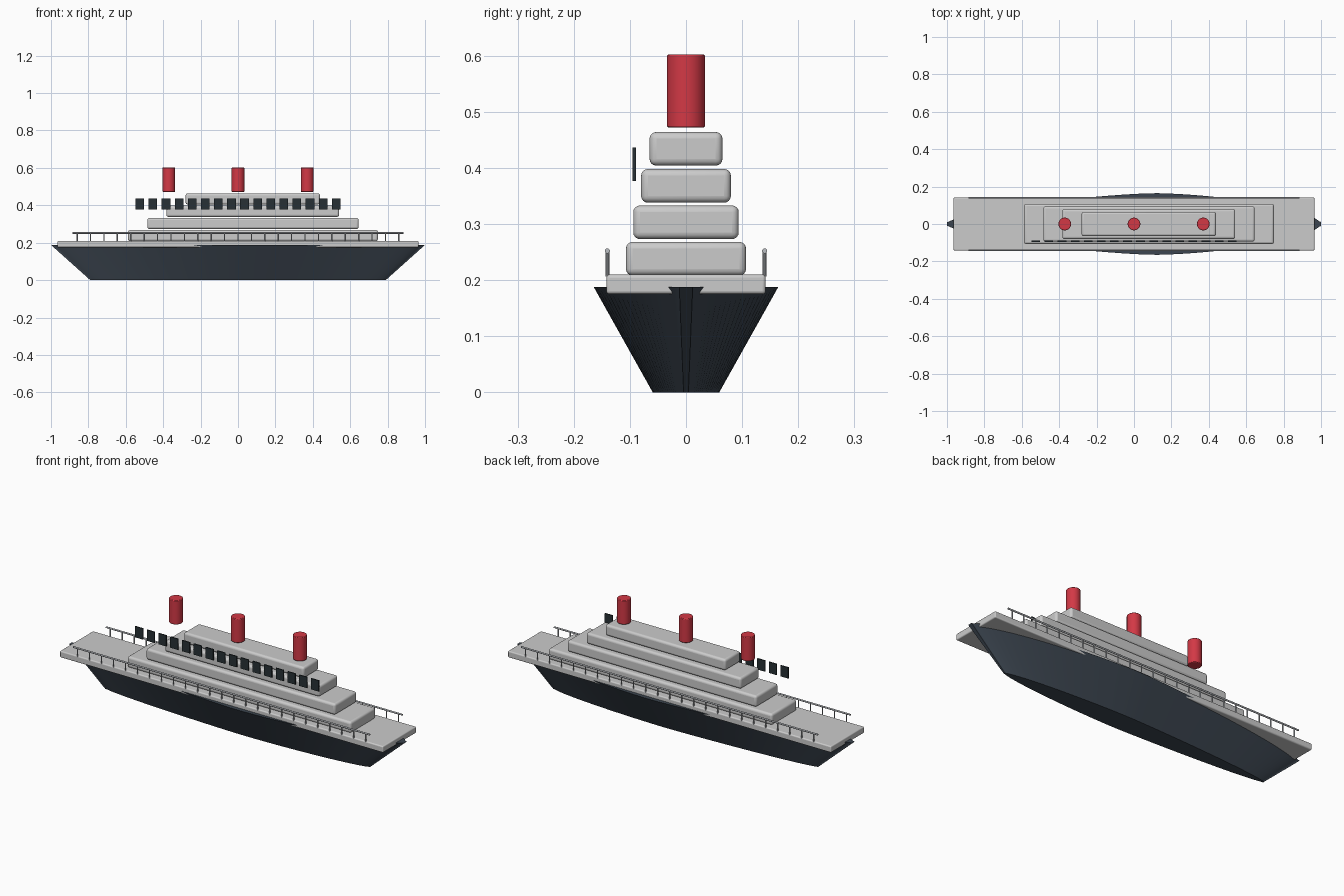
import bpy, bmesh, math

if "Cube" in bpy.data.objects:
    bpy.data.objects.remove(bpy.data.objects["Cube"])


def material(name, rgb):
    m = bpy.data.materials.new(name)
    m.diffuse_color = (*rgb, 1)
    m.use_nodes = True
    m.node_tree.nodes["Principled BSDF"].inputs["Base Color"].default_value = m.diffuse_color
    return m


NAVY = material("navy_paint", (0.045, 0.06, 0.08))
RED = material("red_paint", (0.65, 0.04, 0.06))
GLASS = material("dark_glass", (0.02, 0.03, 0.035))
STEEL = material("steel", (0.5, 0.52, 0.55))


def smooth(ob, angle=35):
    bpy.ops.object.select_all(action='DESELECT')
    ob.select_set(True)
    bpy.context.view_layer.objects.active = ob
    bpy.ops.object.shade_smooth_by_angle(angle=math.radians(angle))


def box(name, x, y, z, mat=None, bevel=0.0):
    """Box from (min, max) ranges, with optional rounded edges."""
    bpy.ops.mesh.primitive_cube_add(size=1, location=[(a + b) / 2 for a, b in (x, y, z)])
    ob = bpy.context.object
    ob.name = name
    ob.scale = [b - a for a, b in (x, y, z)]
    bpy.ops.object.transform_apply(location=False, rotation=False, scale=True)
    if mat:
        ob.data.materials.append(mat)
    if bevel:
        mod = ob.modifiers.new("round_edges", 'BEVEL')
        mod.width, mod.segments = bevel, 4
        smooth(ob)
    return ob


def cylinder(name, loc, radius, depth, mat, rot=(0, 0, 0), sides=32):
    bpy.ops.mesh.primitive_cylinder_add(vertices=sides, radius=radius, depth=depth,
                                        location=loc, rotation=rot)
    ob = bpy.context.object
    ob.name = name
    ob.data.materials.append(mat)
    smooth(ob)
    return ob


# Hull: flared sections lofted along x, widest slightly forward of the middle
def half_width(x):
    u, p = ((x - 0.1) / 0.9, 1.65) if x > 0.1 else ((0.1 - x) / 1.1, 1.3)
    return max(0.012, 0.165 * max(0.0, 1 - u ** p) ** 0.6)


bm = bmesh.new()
STATIONS = 48
rings = []
for i in range(STATIONS + 1):
    x = -math.cos(math.pi * i / STATIONS)
    w = half_width(x)
    rings.append([bm.verts.new(c) for c in (
        (x, -w, 0.188), (0.79 * x, -0.36 * w, 0),
        (0.79 * x, 0.36 * w, 0), (x, w, 0.188))])
for a, b in zip(rings, rings[1:]):
    for j in range(4):
        k = (j + 1) % 4
        bm.faces.new((a[j], a[k], b[k], b[j]))
bm.faces.new(rings[0])
bm.faces.new(rings[-1])
bmesh.ops.recalc_face_normals(bm, faces=bm.faces)
mesh = bpy.data.meshes.new("hull")
bm.to_mesh(mesh)
bm.free()
hull = bpy.data.objects.new("hull", mesh)
bpy.context.collection.objects.link(hull)
mesh.materials.append(NAVY)
smooth(hull)

# Main deck and stepped superstructure
box("main_deck", (-0.965, 0.965), (-0.142, 0.142), (0.175, 0.21), bevel=0.006)
tiers = [(-0.588, 0.748, 0.107, 0.208), (-0.485, 0.645, 0.094, 0.273),
         (-0.383, 0.541, 0.080, 0.338), (-0.28, 0.438, 0.065, 0.404)]
for i, (x0, x1, w, z) in enumerate(tiers):
    box(f"cabin_tier_{i + 1}", (x0, x1), (-w, w), (z, z + 0.06), bevel=0.012)

# Funnels
for i in range(3):
    f = cylinder(f"funnel_{i + 1}", (-0.37 + 0.37 * i, 0, 0.537), 0.034, 0.13, RED)
    mod = f.modifiers.new("soft_rim", 'BEVEL')
    mod.width, mod.segments = 0.003, 2

# Row of windows on the front side
for i in range(16):
    x = -0.525 + 0.07 * i
    box(f"window_{i + 1}", (x - 0.023, x + 0.023), (-0.095, -0.089), (0.377, 0.436), GLASS)

# Railings along both sides
for side, y in (("front", -0.14), ("back", 0.14)):
    cylinder(f"{side}_handrail", (0, y, 0.252), 0.0045, 1.77, STEEL,
             rot=(0, math.pi / 2, 0), sides=12)
    for i in range(25):
        cylinder(f"{side}_rail_post_{i + 1}", (-0.86 + 1.72 * i / 24, y, 0.229),
                 0.0035, 0.046, STEEL, sides=10)
